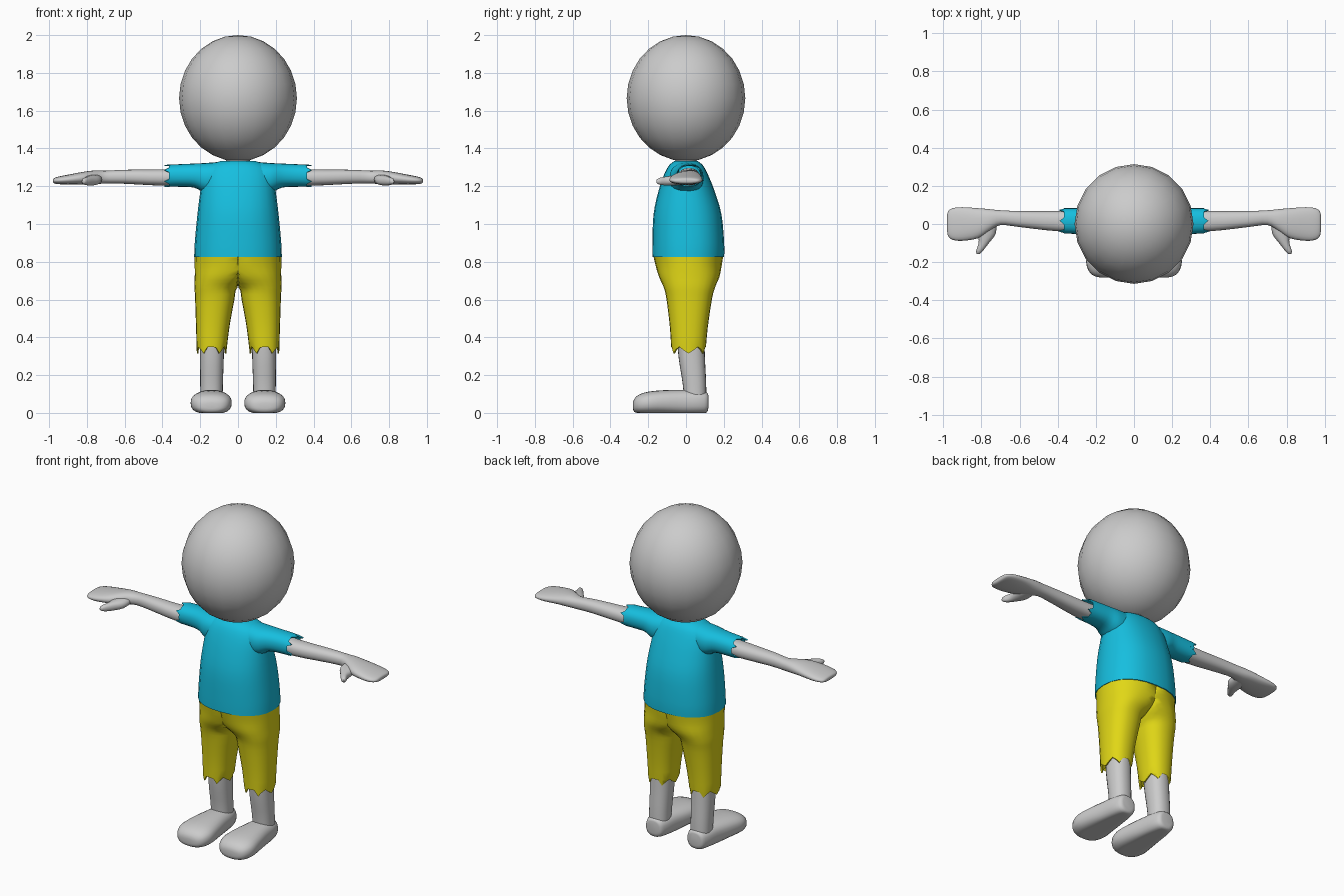
import bpy, bmesh, math

if "Cube" in bpy.data.objects:
    bpy.data.objects.remove(bpy.data.objects["Cube"])


def material(name, rgb):
    m = bpy.data.materials.new(name)
    m.use_nodes = True
    m.diffuse_color = (*rgb, 1)
    m.node_tree.nodes["Principled BSDF"].inputs["Base Color"].default_value = (*rgb, 1)
    return m


SKIN = material("light grey skin", (0.6, 0.6, 0.6))
SHIRT = material("cyan cloth", (0.008, 0.52, 0.74))
PANTS = material("yellow cloth", (0.75, 0.68, 0.008))

# Which coordinates the section centre/size refer to, per loft axis
PLACE = {
    "x": lambda p, u, v: (p, u, v),
    "y": lambda p, u, v: (u, p, v),
    "z": lambda p, u, v: (u, v, p),
}


def smooth_sections(rows, steps=3):
    """Catmull-Rom interpolation between cross-sections."""
    out = []
    for i in range(len(rows) - 1):
        a, b, c, d = rows[max(i - 1, 0)], rows[i], rows[i + 1], rows[min(i + 2, len(rows) - 1)]
        for s in range(steps):
            t = s / steps
            out.append([q + t / 2 * (r - p + t * (2 * p - 5 * q + 4 * r - w + t * (3 * (q - r) + w - p)))
                        for p, q, r, w in zip(a, b, c, d)])
    return out + [list(rows[-1])]


def finish(ob, mat, angle=60):
    ob.data.materials.append(mat)
    bpy.ops.object.select_all(action="DESELECT")
    ob.select_set(True)
    bpy.context.view_layer.objects.active = ob
    bpy.ops.object.shade_smooth_by_angle(angle=math.radians(angle))


def loft(name, mat, axis, rows, power=2.3, mirror=True, hem=None, floor=None, half=False, sides=24):
    """Skin rows of (position, u centre, u radius, v centre, v radius)."""
    rings = [(r, 0) for r in smooth_sections(rows)]
    if hem:
        # Ragged edge, folded back inside to give the cloth thickness
        end, back = list(rings[-1][0]), math.copysign(0.09, rows[0][0] - rows[-1][0])
        fold = [end[0], end[1], end[2] * 0.9, end[3], end[4] * 0.9]
        rings[-1] = (end, 1)
        rings += [(fold, 1), ([fold[0] + back] + fold[1:], 0)]
    bm = bmesh.new()
    loops = []
    for (p, uc, ur, vc, vr), ragged in rings:
        loop = []
        for k in range(sides):
            a = math.tau * k / sides
            c, s = math.cos(a), math.sin(a)
            u = uc + ur * math.copysign(abs(c) ** (2 / power), c)
            v = vc + vr * math.copysign(abs(s) ** (2 / power), s)
            if half:
                u = max(u, 0)
            if floor is not None:
                v = max(v, floor)
            loop.append(bm.verts.new(PLACE[axis](p + (hem(a) if ragged else 0), u, v)))
        loops.append(loop)
    for lo, hi in zip(loops, loops[1:]):
        for k in range(sides):
            n = (k + 1) % sides
            bm.faces.new((lo[k], lo[n], hi[n], hi[k]))
    bm.faces.new(loops[0])
    if not hem:
        bm.faces.new(loops[-1])
    bmesh.ops.recalc_face_normals(bm, faces=bm.faces)
    mesh = bpy.data.meshes.new(name)
    bm.to_mesh(mesh)
    bm.free()
    ob = bpy.data.objects.new(name, mesh)
    bpy.context.collection.objects.link(ob)
    finish(ob, mat)
    if mirror:
        ob.modifiers.new("Mirror", "MIRROR").use_mirror_merge = False
    return ob


def zigzag(a, teeth=6):
    """0 at the tips, 1 at the notches; a notch faces front and back."""
    return abs(((a - math.pi / 2) * teeth / math.pi + 1) % 2 - 1) * -1 + 1


# Head and neck
bpy.ops.mesh.primitive_uv_sphere_add(segments=20, ring_count=14, radius=1, location=(0, 0, 1.666))
head = bpy.context.object
head.name = "head"
head.scale = (0.312, 0.314, 0.334)
finish(head, SKIN)
loft("neck", SKIN, "z", [(1.28, 0, 0.07, 0, 0.06), (1.37, 0, 0.06, 0, 0.055)], mirror=False)

# Shirt body
loft("shirt_body", SHIRT, "z", [
    (0.825, 0, 0.232, 0.012, 0.19),
    (0.9, 0, 0.229, 0.012, 0.19),
    (1.05, 0, 0.215, 0.008, 0.18),
    (1.17, 0, 0.2, 0.003, 0.15),
    (1.26, 0, 0.185, 0, 0.117),
    (1.31, 0, 0.15, 0, 0.09),
    (1.334, 0, 0.09, 0, 0.06)], mirror=False)

# Sleeves, flared where they meet the body
loft("sleeve", SHIRT, "x", [
    (0.08, 0.0, 0.085, 1.245, 0.085),
    (0.17, 0.003, 0.09, 1.243, 0.08),
    (0.23, 0.01, 0.075, 1.256, 0.064),
    (0.3, 0.015, 0.068, 1.257, 0.06),
    (0.39, 0.017, 0.066, 1.255, 0.058)],
    hem=lambda a: -0.055 * zigzag(a + math.pi / 6))

# Arms, hands and thumbs
loft("arm_and_hand", SKIN, "x", [
    (0.2, 0.015, 0.056, 1.25, 0.046),
    (0.4, 0.015, 0.053, 1.246, 0.043),
    (0.6, 0.026, 0.042, 1.25, 0.037),
    (0.7, 0.033, 0.039, 1.248, 0.034),
    (0.76, 0.02, 0.058, 1.247, 0.036),
    (0.82, 0.004, 0.079, 1.243, 0.033),
    (0.9, 0, 0.088, 1.235, 0.026),
    (0.95, 0, 0.083, 1.231, 0.02),
    (0.974, 0.002, 0.066, 1.229, 0.014),
    (0.98, 0.003, 0.042, 1.229, 0.006)])
loft("thumb", SKIN, "y", [
    (0.02, 0.765, 0.045, 1.24, 0.026),
    (-0.05, 0.77, 0.045, 1.232, 0.027),
    (-0.1, 0.788, 0.027, 1.228, 0.024),
    (-0.14, 0.81, 0.018, 1.226, 0.018),
    (-0.157, 0.817, 0.008, 1.226, 0.008)], sides=16)

# Short trousers: each half runs from the waist into one leg
loft("trousers", PANTS, "z", [
    (0.832, 0, 0.229, 0.012, 0.185),
    (0.78, 0.015, 0.214, 0.014, 0.175),
    (0.72, 0.07, 0.159, 0.017, 0.16),
    (0.665, 0.116, 0.114, 0.018, 0.136),
    (0.6, 0.123, 0.104, 0.017, 0.12),
    (0.45, 0.134, 0.088, 0.015, 0.1),
    (0.315, 0.14, 0.078, 0.013, 0.09)],
    half=True, hem=lambda a: zigzag(a) * (0.035 + 0.03 * abs(math.sin(a)) ** 4))

# Lower legs and feet
loft("shin", SKIN, "z", [
    (0.03, 0.14, 0.058, 0.05, 0.058),
    (0.15, 0.14, 0.06, 0.045, 0.062),
    (0.3, 0.138, 0.063, 0.03, 0.07),
    (0.5, 0.135, 0.065, 0.02, 0.075)])
loft("foot", SKIN, "y", [
    (0.118, 0.14, 0.035, 0.06, 0.035),
    (0.108, 0.14, 0.054, 0.055, 0.054),
    (0.06, 0.14, 0.07, 0.056, 0.062),
    (-0.02, 0.14, 0.082, 0.056, 0.066),
    (-0.12, 0.141, 0.1, 0.056, 0.064),
    (-0.2, 0.142, 0.109, 0.052, 0.06),
    (-0.25, 0.142, 0.093, 0.046, 0.05),
    (-0.274, 0.142, 0.064, 0.04, 0.034),
    (-0.281, 0.142, 0.03, 0.038, 0.016)], power=2.5, floor=0.0)
